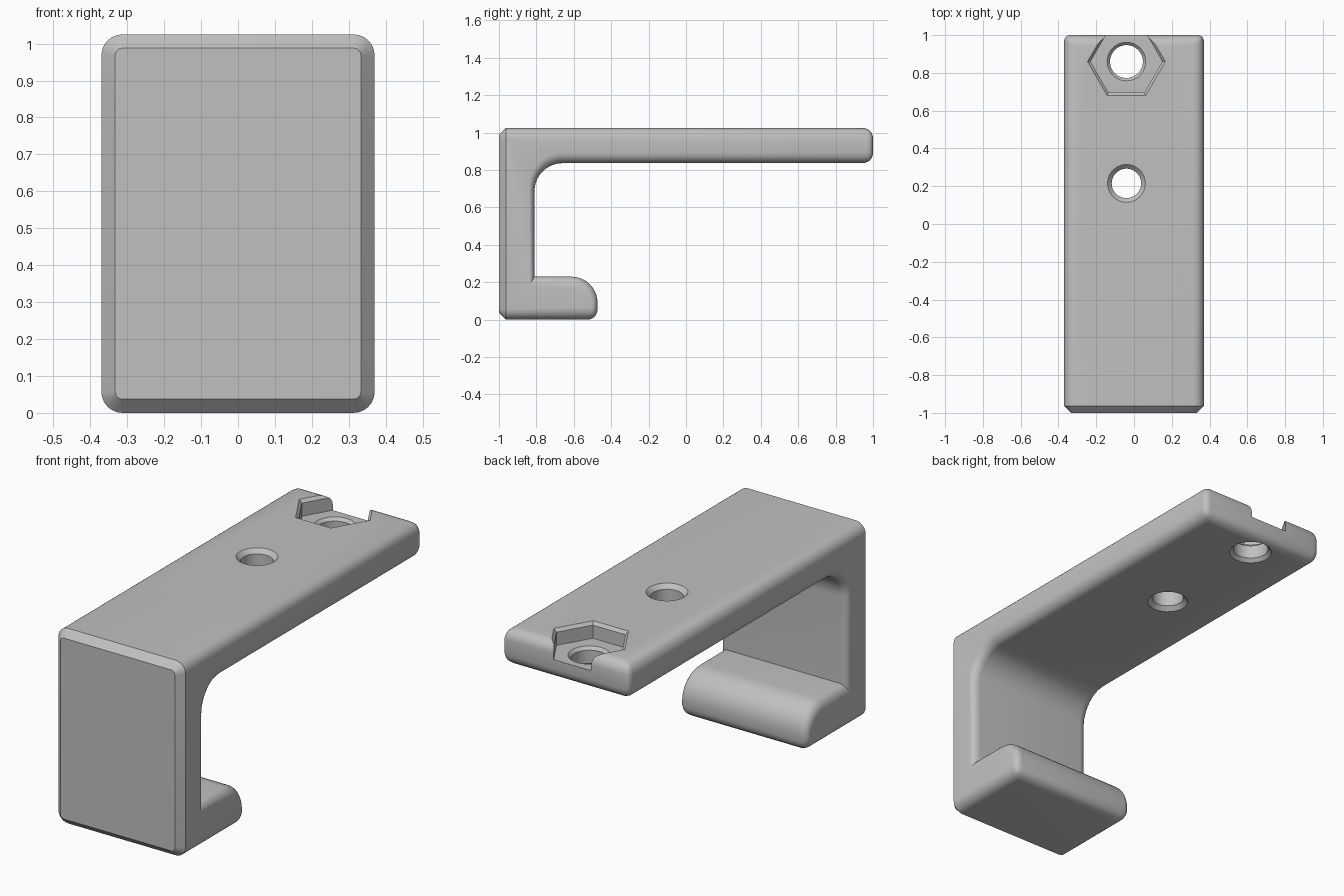
import bpy, bmesh, math
from mathutils import Vector

if "Cube" in bpy.data.objects:
    bpy.data.objects.remove(bpy.data.objects["Cube"], do_unlink=True)

HALF_W, TOP, UNDER, WALL = 0.37, 1.025, 0.837, -0.81
CHAMFER = 0.037
FRONT = -1 + CHAMFER

grey = bpy.data.materials.new("plain grey")
grey.use_nodes = True
colour = (0.53, 0.53, 0.53, 1)
grey.diffuse_color = colour
grey.node_tree.nodes["Principled BSDF"].inputs["Base Color"].default_value = colour


def arc(cy, cz, r, start, end, steps=10):
    angles = [math.radians(start + (end - start) * i / steps) for i in range(steps + 1)]
    return [(cy + r * math.cos(a), cz + r * math.sin(a)) for a in angles]


def add_object(name, bm):
    bmesh.ops.recalc_face_normals(bm, faces=bm.faces)
    mesh = bpy.data.meshes.new(name)
    bm.to_mesh(mesh)
    bm.free()
    obj = bpy.data.objects.new(name, mesh)
    bpy.context.collection.objects.link(obj)
    mesh.materials.append(grey)
    return obj


def apply_modifier(obj, kind, **settings):
    mod = obj.modifiers.new(kind.title(), kind)
    for key, value in settings.items():
        setattr(mod, key, value)
    bpy.context.view_layer.objects.active = obj
    bpy.ops.object.modifier_apply(modifier=mod.name)


def stacked_cutter(name, x, y, sides, rings):
    """Closed solid from (radius, height) rings around a vertical axis."""
    bm = bmesh.new()
    loops = []
    for r, z in rings:
        turn = [2 * math.pi * i / sides for i in range(sides)]
        loops.append([bm.verts.new((x + r * math.cos(a), y + r * math.sin(a), z)) for a in turn])
    for low, high in zip(loops, loops[1:]):
        for i in range(sides):
            j = (i + 1) % sides
            bm.faces.new((low[i], low[j], high[j], high[i]))
    bm.faces.new(loops[0])
    bm.faces.new(loops[-1])
    obj = add_object(name, bm)
    obj.hide_render = True
    return obj


# Hook profile: front wall, top arm and bottom lip
profile = [(FRONT, 0), (-0.473, 0)]
profile += arc(-0.613, 0.09, 0.14, 0, 90)
profile += [(WALL, 0.23)]
profile += arc(WALL + 0.15, UNDER - 0.15, 0.15, 180, 90)
profile += [(1, UNDER), (1, TOP), (FRONT, TOP)]

bm = bmesh.new()
cap = bm.faces.new([bm.verts.new((-HALF_W, y, z)) for y, z in profile])
side = bmesh.ops.extrude_face_region(bm, geom=[cap])
moved = [v for v in side["geom"] if isinstance(v, bmesh.types.BMVert)]
bmesh.ops.translate(bm, verts=moved, vec=(2 * HALF_W, 0, 0))

# Rounded edges: fuller along the length, tighter on the uprights
weight = bm.edges.layers.float.new("bevel_weight_edge")
for e in bm.edges:
    a, b = (v.co for v in e.verts)
    direction = (b - a).normalized()
    if max(a.y, b.y) < FRONT + 0.01:
        continue
    if abs(direction.x) < 0.5:
        e[weight] = 0.55 + 0.45 * abs(direction.y)
    elif a.y > 0.99 or (a.z < 0.01 and a.y > FRONT + 0.01):
        e[weight] = 0.95
hook = add_object("hook_bracket", bm)
apply_modifier(hook, "BEVEL", limit_method="WEIGHT", width=0.057, segments=6)

# Chamfered front face
bm = bmesh.new()
bm.from_mesh(hook.data)
bm.normal_update()
front = [f for f in bm.faces if f.normal.y < -0.99 and f.calc_center_median().y < FRONT + 0.01]
bmesh.ops.inset_region(bm, faces=front, thickness=CHAMFER, use_even_offset=True)
for v in {v for f in front for v in f.verts}:
    v.co.y = -1
bm.to_mesh(hook.data)
bm.free()

# Hexagonal nut pocket and two countersunk screw holes
HOLE_X, NUT_Y, FLOOR = -0.04, 0.86, 0.94
cutters = [
    stacked_cutter("nut_pocket_cutter", HOLE_X, NUT_Y, 6,
                   [(0.19, FLOOR), (0.19, TOP - 0.016), (0.206, TOP), (0.226, TOP + 0.02)]),
    stacked_cutter("rear_hole_cutter", HOLE_X, NUT_Y, 48,
                   [(0.125, UNDER - 0.02), (0.087, UNDER + 0.018), (0.087, FLOOR - 0.015),
                    (0.102, FLOOR), (0.102, TOP - 0.03)]),
    stacked_cutter("middle_hole_cutter", HOLE_X, 0.215, 48,
                   [(0.12, UNDER - 0.02), (0.078, UNDER + 0.022), (0.078, TOP - 0.022),
                    (0.12, TOP + 0.02)]),
]
for cutter in cutters:
    apply_modifier(hook, "BOOLEAN", operation="DIFFERENCE", solver="EXACT", object=cutter)
    bpy.data.objects.remove(cutter, do_unlink=True)

# Smooth shading with crisp chamfers
bpy.ops.object.select_all(action="DESELECT")
hook.select_set(True)
bpy.context.view_layer.objects.active = hook
bpy.ops.object.shade_smooth_by_angle(angle=math.radians(30))
